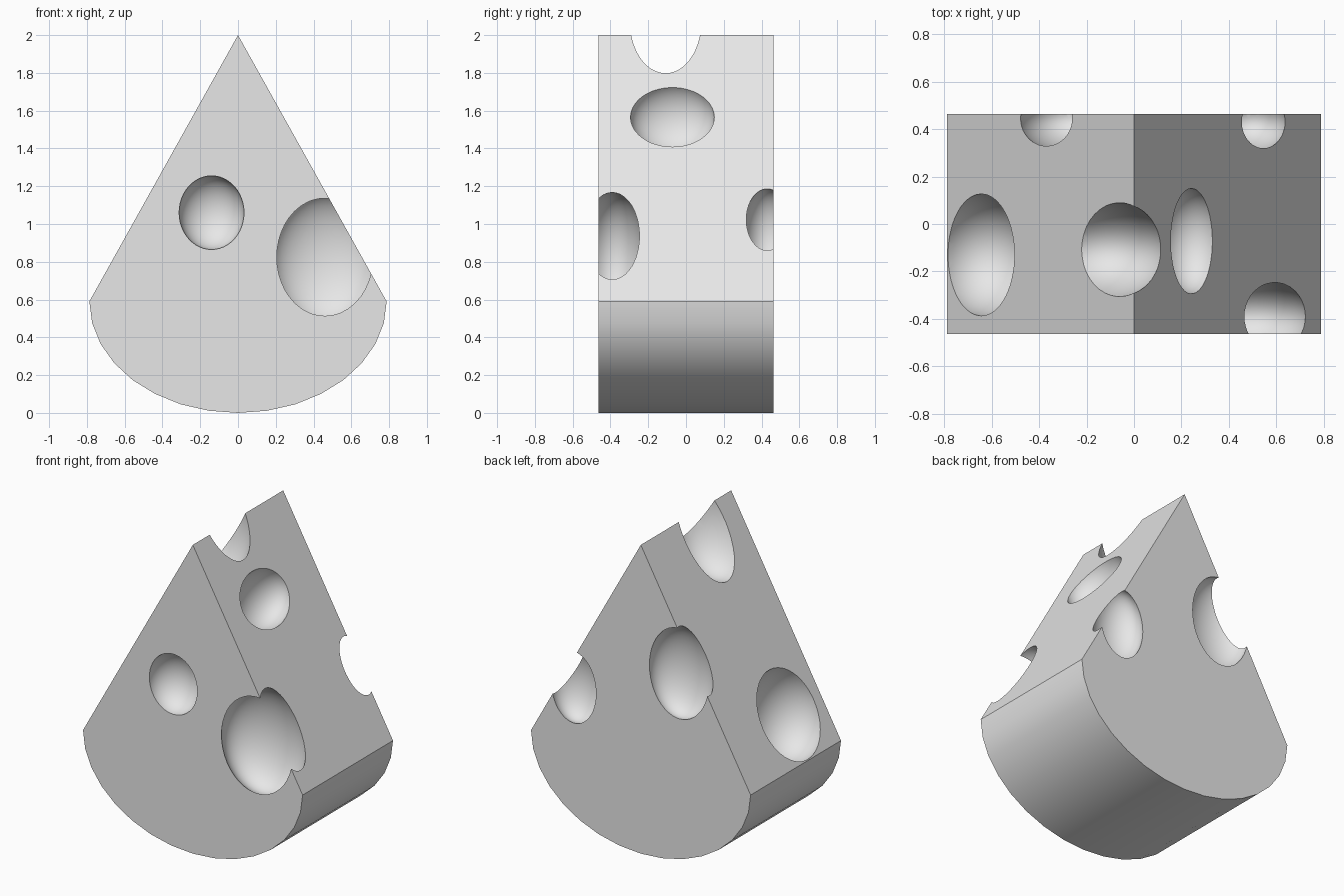
import bpy
import bmesh
from math import sin, cos, pi, radians

if "Cube" in bpy.data.objects:
    bpy.data.objects.remove(bpy.data.objects["Cube"], do_unlink=True)

WIDTH, RIND, DEPTH = 0.787, 0.59, 0.4625   # half width, rind height, half depth

# One plain grey for the whole wedge
grey = bpy.data.materials.new("light grey")
grey.use_nodes = True
colour = (0.8, 0.8, 0.8, 1)
grey.diffuse_color = colour
grey.node_tree.nodes["Principled BSDF"].inputs["Base Color"].default_value = colour

# Wedge: pointed top, half-ellipse rind, extruded front to back
profile = [(0, 2)]
for i in range(17):
    t = pi * i / 16
    profile.append((-WIDTH * cos(t), RIND * (1 - sin(t))))
bm = bmesh.new()
front = bm.faces.new([bm.verts.new((x, -DEPTH, z)) for x, z in profile])
back = bmesh.ops.extrude_face_region(bm, geom=[front])
bmesh.ops.translate(bm, vec=(0, 2 * DEPTH, 0),
                    verts=[v for v in back["geom"] if isinstance(v, bmesh.types.BMVert)])
bmesh.ops.recalc_face_normals(bm, faces=bm.faces)
mesh = bpy.data.meshes.new("cheese_wedge")
bm.to_mesh(mesh)
bm.free()
mesh.materials.append(grey)
wedge = bpy.data.objects.new("cheese_wedge", mesh)
bpy.context.collection.objects.link(wedge)

# Holes: centre and radii of each scooped ellipsoid
holes = {
    "front_hole": ((-0.14, -0.46, 1.06), (0.172, 0.15, 0.195)),
    "front_corner_hole": ((0.46, -0.39, 0.825), (0.28, 0.176, 0.342)),
    "upper_slope_hole": ((0.243, -0.072, 1.566), (0.149, 0.222, 0.194)),
    "ridge_hole": ((-0.145, -0.108, 1.97), (0.29, 0.212, 0.378)),
    "lower_slope_hole": ((-0.645, -0.13, 0.848), (0.238, 0.257, 0.31)),
    "back_right_hole": ((-0.275, 0.445, 1.24), (0.215, 0.14, 0.295)),
    "back_left_hole": ((0.482, 0.43, 0.95), (0.167, 0.127, 0.24)),
}
cutters = []
for name, (centre, radii) in holes.items():
    bpy.ops.mesh.primitive_uv_sphere_add(segments=48, ring_count=24, radius=1, location=centre)
    cutter = bpy.context.object
    cutter.name = name
    cutter.scale = radii
    cutter.hide_render = True
    cutter.data.materials.append(grey)
    cut = wedge.modifiers.new(name, "BOOLEAN")
    cut.operation = "DIFFERENCE"
    cut.solver = "EXACT"
    cut.object = cutter
    cutters.append(cutter)

# Carve the holes, then drop the cutters
bpy.ops.object.select_all(action="DESELECT")
wedge.select_set(True)
bpy.context.view_layer.objects.active = wedge
for name in holes:
    bpy.ops.object.modifier_apply(modifier=name)
for cutter in cutters:
    bpy.data.objects.remove(cutter, do_unlink=True)

# Smooth rind and holes, crisp rims
bpy.ops.object.shade_smooth_by_angle(angle=radians(30))
